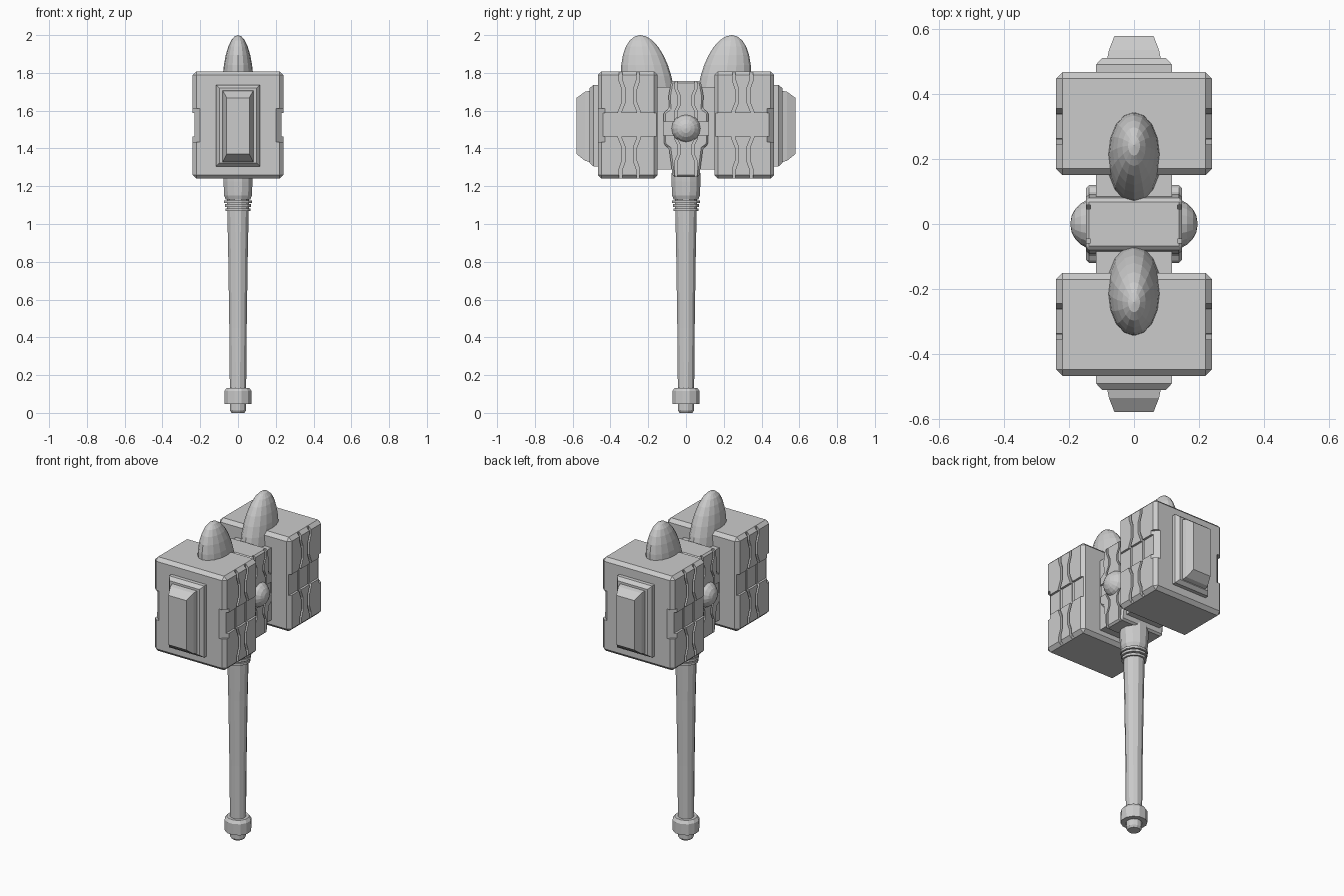
import bpy, bmesh, math
from mathutils import Vector

if "Cube" in bpy.data.objects:
    bpy.data.objects.remove(bpy.data.objects["Cube"])

ZC = 1.525  # height of the head's middle


def make(name, bm):
    bmesh.ops.recalc_face_normals(bm, faces=bm.faces[:])
    me = bpy.data.meshes.new(name)
    bm.to_mesh(me)
    bm.free()
    ob = bpy.data.objects.new(name, me)
    bpy.context.collection.objects.link(ob)
    return ob


def loft(name, loops):
    """Skin a stack of equal-length point loops and cap both ends."""
    bm = bmesh.new()
    rings = [[bm.verts.new(p) for p in lp] for lp in loops]
    n = len(rings[0])
    for a, b in zip(rings, rings[1:]):
        for i in range(n):
            j = (i + 1) % n
            bm.faces.new((a[i], a[j], b[j], b[i]))
    bm.faces.new(rings[0][::-1])
    bm.faces.new(rings[-1])
    return make(name, bm)


def prism(name, yz, x0, x1):
    return loft(name, [[(x, y, z) for y, z in yz] for x in (x0, x1)])


def rect_loft(name, sections):
    """Rectangles (y, half x, z low, z high) lofted along y."""
    return loft(name, [[(-w, y, a), (w, y, a), (w, y, b), (-w, y, b)] for y, w, a, b in sections])


def box(name, x0, x1, y0, y1, z0, z1):
    return prism(name, [(y0, z0), (y1, z0), (y1, z1), (y0, z1)], x0, x1)


def bevel(ob, w):
    m = ob.modifiers.new("bevel", 'BEVEL')
    m.width, m.segments, m.limit_method = w, 1, 'ANGLE'
    m.angle_limit = math.radians(25)


def mirror_y(ob):
    m = ob.modifiers.new("mirror", 'MIRROR')
    m.use_axis = (False, True, False)


def cut(ob, cutters):
    """Carve the cutters, bake the result and remove the cutters."""
    for c in cutters:
        c.hide_render = True
        m = ob.modifiers.new("cut", 'BOOLEAN')
        m.operation, m.solver, m.object = 'DIFFERENCE', 'EXACT', c
    dg = bpy.context.evaluated_depsgraph_get()
    me = bpy.data.meshes.new_from_object(ob.evaluated_get(dg))
    ob.modifiers.clear()
    ob.data = me
    for c in cutters:
        bpy.data.objects.remove(c)


def crack(yc, side, width, path, x0, x1):
    """Wavy vertical slot, symmetric above and below the middle."""
    pts = [(yc + side * d, ZC + h) for d, h in path]
    pts += [(yc + side * d, ZC - h) for d, h in reversed(path)]
    poly = [(y - width / 2, z) for y, z in pts] + [(y + width / 2, z) for y, z in reversed(pts)]
    return prism("crack_cutter", poly, x0, x1)


# Hammer blocks with cracks, strap grooves and notched outer corners
block = box("hammer_blocks", -0.24, 0.24, 0.15, 0.467, 1.24, 1.808)
bevel(block, 0.02)
path = [(0.046, 0.35), (0.046, 0.235), (0.03, 0.19), (0.03, 0.12), (0.05, 0.07)]
cutters = []
for s in (1, -1):
    for side in (1, -1):
        cutters.append(crack(0.3, side, 0.018, path, s * 0.222, s * 0.3))
    cutters.append(box("strap_cutter", s * 0.227, s * 0.31, 0.1, 0.44, 1.462, 1.588))
    corner = [(s * 0.193, 0.475), (s * 0.25, 0.475), (s * 0.25, 0.42)]
    cutters.append(loft("notch_cutter", [[(x, y, z) for x, y in corner] for z in (1.435, 1.612)]))
cut(block, cutters)
mirror_y(block)

# Striking plates and raised faces
plate = rect_loft("striking_plates", [(0.45, 0.117, 1.305, 1.737), (0.49, 0.117, 1.305, 1.737),
                                      (0.51, 0.099, 1.323, 1.719)])
mirror_y(plate)
face = rect_loft("striking_faces", [(0.50, 0.084, 1.325, 1.708), (0.535, 0.077, 1.335, 1.70),
                                    (0.579, 0.06, 1.37, 1.668)])
mirror_y(face)

# Leaning domes on top
bm = bmesh.new()
bmesh.ops.create_uvsphere(bm, u_segments=16, v_segments=14, radius=1)
for v in bm.verts:
    x, y, z = v.co
    v.co = Vector((0.083 * x, 0.202 + 0.137 * y + 0.04 * z, 1.72 + 0.28 * z))
dome = make("top_domes", bm)
mirror_y(dome)

# Bar joining both blocks
box("joining_bar", -0.117, 0.117, -0.17, 0.17, 1.288, 1.724)

# Centre housing with wider waist, cracks and cross groove
half = [(0.07, 1.25), (0.09, 1.40), (0.117, 1.42), (0.12, 1.59), (0.09, 1.61), (0.092, 1.68), (0.078, 1.757)]
outline = half + [(-y, z) for y, z in reversed(half)]
housing = prism("centre_housing", outline, -0.148, 0.148)
bevel(housing, 0.01)
path = [(0.052, 0.33), (0.052, 0.19), (0.035, 0.15), (0.035, 0.11), (0.055, 0.07)]
cutters = []
for s in (1, -1):
    for side in (1, -1):
        cutters.append(crack(0.0, side, 0.013, path, s * 0.134, s * 0.2))
    cutters.append(box("cross_cutter", s * 0.137, s * 0.21, -0.2, 0.2, 1.468, 1.542))
cut(housing, cutters)

# Round side studs
for s, side in ((1, "right"), (-1, "left")):
    bm = bmesh.new()
    bmesh.ops.create_uvsphere(bm, u_segments=16, v_segments=10, radius=0.079)
    for v in bm.verts:
        x, y, z = v.co
        v.co = Vector((s * (0.117 + z), x, 1.506 + y))
    make(side + "_stud", bm)


def turned(name, profile, n=12):
    """Faceted round part from (radius to flat, height) pairs."""
    k = 1 / math.cos(math.pi / n)
    ang = [(i + 0.5) * math.tau / n for i in range(n)]
    return loft(name, [[(r * k * math.cos(a), r * k * math.sin(a), z) for a in ang] for r, z in profile])


# Handle, collar, rings and pommel
turned("handle_shaft", [(0.043, 0.10), (0.046, 0.45), (0.052, 0.85), (0.057, 1.08), (0.057, 1.2)])
turned("collar", [(0.065, 1.13), (0.073, 1.15), (0.077, 1.225), (0.077, 1.27)])
for i, z in enumerate((1.118, 1.098, 1.076)):
    r = 0.073 - 0.003 * i
    turned("collar_ring_%d" % (i + 1), [(r, z - 0.007), (r, z + 0.007)])
turned("pommel", [(0.071, 0.048), (0.072, 0.115), (0.06, 0.133)])
turned("pommel_tip", [(0.034, 0.0), (0.042, 0.012), (0.043, 0.06)])
